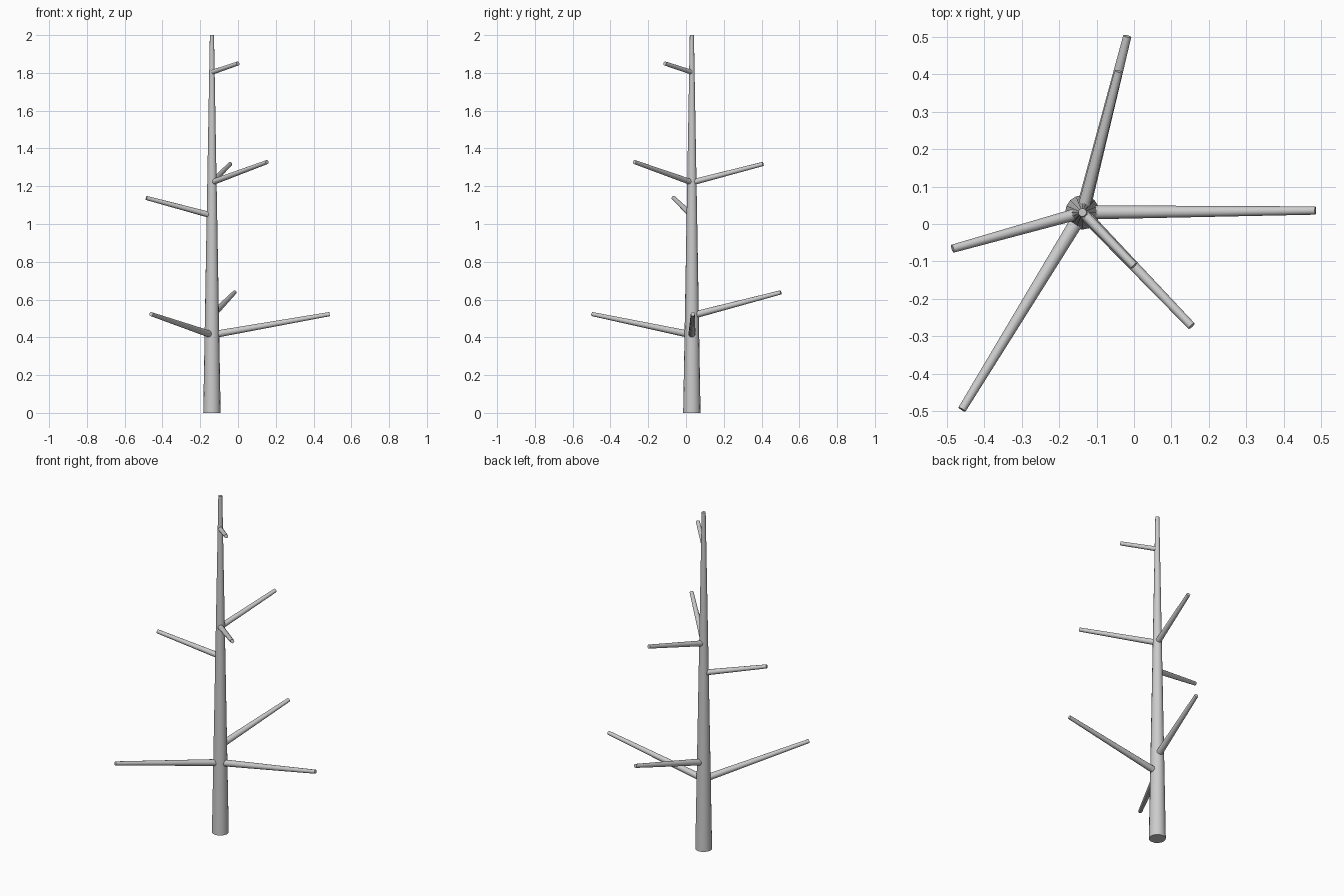
import bpy
import math
from mathutils import Vector

cube = bpy.data.objects.get("Cube")
if cube:
    bpy.data.objects.remove(cube, do_unlink=True)

GREY = (0.6, 0.6, 0.6, 1.0)
bark = bpy.data.materials.new("grey_bark")
bark.use_nodes = True
bark.diffuse_color = GREY
bark.node_tree.nodes["Principled BSDF"].inputs["Base Color"].default_value = GREY


def tapered_limb(name, start, end, r_start, r_end, sides):
    """Capped, tapered cylinder running between two points."""
    start, end = Vector(start), Vector(end)
    axis = end - start
    bpy.ops.mesh.primitive_cone_add(vertices=sides, radius1=r_start, radius2=r_end,
                                    depth=axis.length, location=(start + end) / 2)
    limb = bpy.context.object
    limb.name = name
    limb.rotation_euler = axis.to_track_quat('Z', 'Y').to_euler()
    limb.data.materials.append(bark)
    bpy.ops.object.shade_smooth_by_angle(angle=math.radians(40))
    return limb


# Trunk
X, Y = -0.138, 0.031
tapered_limb("trunk", (X, Y, 0), (X, Y, 2), 0.046, 0.011, 16)

# Branches: name, height on the trunk axis, tip position, base radius
branches = [
    ("lower_left_branch", 0.413, (0.485, 0.036, 0.523), 0.019),
    ("lower_front_branch", 0.413, (-0.46, -0.496, 0.523), 0.019),
    ("lower_back_branch", 0.515, (-0.018, 0.502, 0.638), 0.019),
    ("middle_right_branch", 1.045, (-0.485, -0.066, 1.138), 0.016),
    ("middle_front_branch", 1.22, (0.154, -0.273, 1.328), 0.016),
    ("middle_back_branch", 1.22, (-0.041, 0.408, 1.318), 0.016),
    ("top_front_branch", 1.803, (0.0, -0.112, 1.85), 0.013),
]
for name, height, tip, radius in branches:
    tapered_limb(name, (X, Y, height), tip, radius, 0.011, 12)
